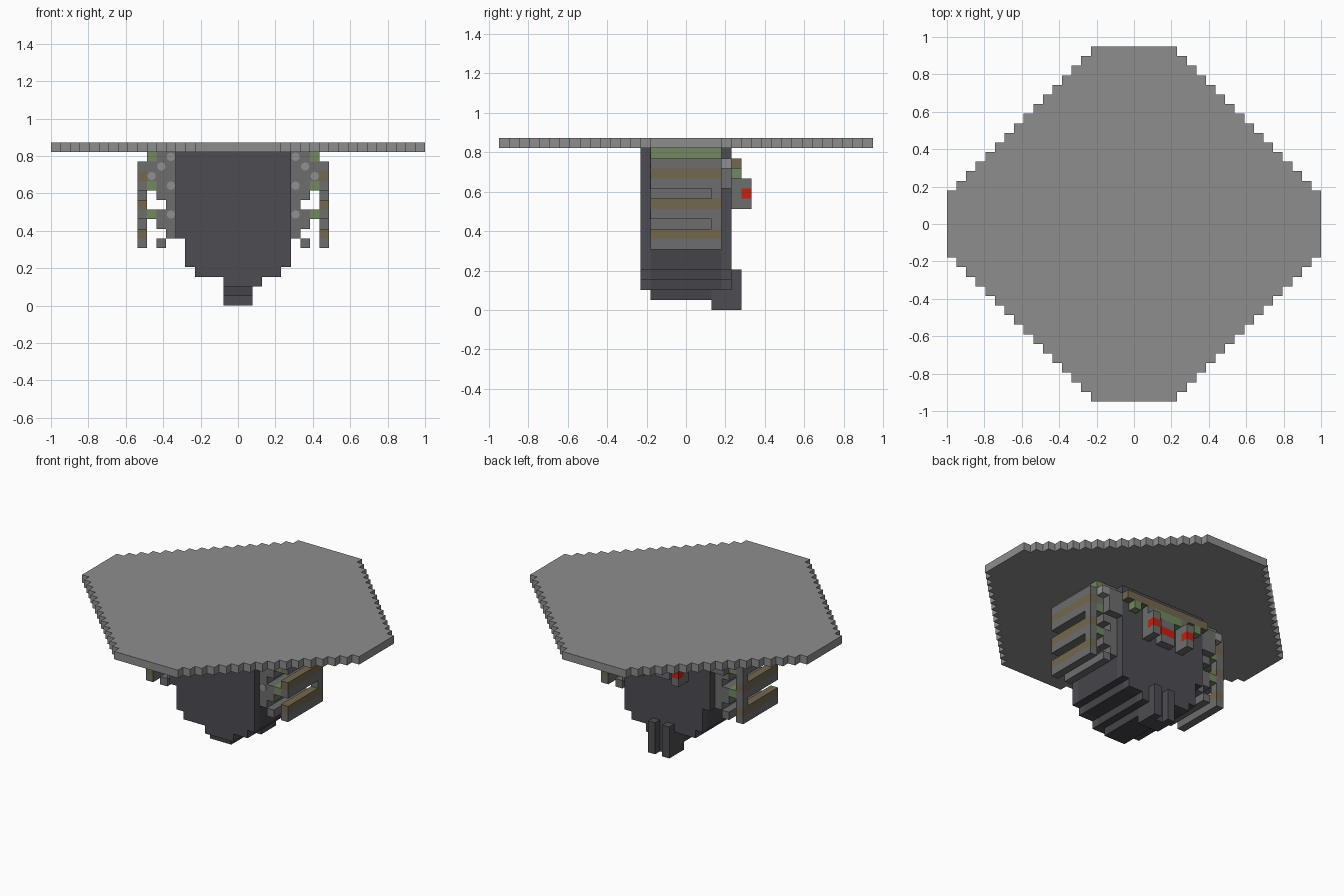
import bpy, bmesh, math

cube = bpy.data.objects.get("Cube")
if cube:
    bpy.data.objects.remove(cube, do_unlink=True)

U = 2 / 39  # one block


def material(name, rgb):
    m = bpy.data.materials.new(name)
    m.use_nodes = True
    m.diffuse_color = (*rgb, 1)
    m.node_tree.nodes["Principled BSDF"].inputs["Base Color"].default_value = (*rgb, 1)
    return m


plate_grey = material("plate grey", (0.27, 0.27, 0.27))
hull_dark = material("hull dark", (0.075, 0.072, 0.085))
core_dark = material("core dark", (0.06, 0.058, 0.068))
frame_grey = material("frame grey", (0.155, 0.155, 0.155))
bolt_grey = material("bolt light grey", (0.28, 0.28, 0.28))
brown = material("brown", (0.17, 0.135, 0.08))
green = material("green", (0.17, 0.25, 0.115))
red = material("red", (0.55, 0.015, 0.005))


def finish(name, bm, mat):
    bmesh.ops.recalc_face_normals(bm, faces=bm.faces)
    me = bpy.data.meshes.new(name)
    bm.to_mesh(me)
    bm.free()
    me.materials.append(mat)
    ob = bpy.data.objects.new(name, me)
    bpy.context.scene.collection.objects.link(ob)
    return ob


def blocks(name, mat, *spans):
    """Boxes given as inclusive block ranges in x, y and z."""
    bm = bmesh.new()
    for (i0, i1), (j0, j1), (k0, k1) in spans:
        new = bmesh.ops.create_cube(bm, size=1)["verts"]
        for v in new:
            v.co.x = (i1 + 0.5 if v.co.x > 0 else i0 - 0.5) * U
            v.co.y = (j1 + 0.5 if v.co.y > 0 else j0 - 0.5) * U
            v.co.z = (k1 + 1 if v.co.z > 0 else k0) * U
    return finish(name, bm, mat)


def bolt(name, i, j, k):
    """Thin octagonal disc facing the front."""
    bm = bmesh.new()
    bmesh.ops.create_cone(bm, cap_ends=True, segments=8, radius1=U * 0.45,
                          radius2=U * 0.45, depth=0.006)
    ob = finish(name, bm, bolt_grey)
    ob.rotation_euler = (math.pi / 2, 0, 0)
    ob.location = (i * U, j * U, (k + 0.5) * U)


# Top plate: stair-stepped octagon, one quarter walked and mirrored
quarter = [(19.5, 3.5)]
for n in range(15):
    x, y = 19.5 - n, 3.5 + n
    quarter += [(x - 1, y), (x - 1, y + 1)]
outline = quarter + [(-x, y) for x, y in reversed(quarter)]
outline += [(-x, -y) for x, y in quarter] + [(x, -y) for x, y in reversed(quarter)]
bm = bmesh.new()
face = bm.faces.new([bm.verts.new((x * U, y * U, 16 * U)) for x, y in outline])
top = bmesh.ops.extrude_face_region(bm, geom=[face])["geom"]
bmesh.ops.translate(bm, vec=(0, 0, U), verts=[g for g in top if isinstance(g, bmesh.types.BMVert)])
finish("top_plate", bm, plate_grey)

# Stepped hull: front and back walls around a darker core
steps = [((-6, 5), (7, 15)), ((-5, 5), (4, 6)), ((-4, 4), (3, 3)), ((-1, 2), (2, 2))]
blocks("front_wall", hull_dark, *[(x, (-4, -4), z) for x, z in steps])
blocks("back_wall", hull_dark, *[(x, (4, 4), z) for x, z in steps])
blocks("hull_core", core_dark, *[(x, (-3, 3), z) for x, z in steps])
blocks("keel", core_dark, ((-1, 1), (-3, 2), (1, 1)))
blocks("tail", hull_dark, ((-1, 1), (3, 4), (0, 1)),
       ((-1, -1), (5, 5), (0, 3)), ((1, 1), (5, 5), (0, 3)))

# Side racks, mirrored about the middle of the hull
for side in ("left", "right"):
    def m(a, b, side=side):
        return (a, b) if side == "left" else (-1 - b, -1 - a)
    run = (-3, 3)
    blocks(side + "_rack_wall", frame_grey, (m(6, 6), run, (7, 15)))
    blocks(side + "_rack_ribs", frame_grey, (m(7, 7), run, (11, 15)),
           (m(7, 7), run, (8, 9)), (m(7, 7), run, (6, 6)), (m(8, 8), run, (13, 14)))
    blocks(side + "_rack_links", green, *[(m(8, 8), run, (k, k)) for k in (9, 12, 15)])
    blocks(side + "_panel_bars", frame_grey,
           *[(m(9, 9), run, (k, k)) for k in (6, 9, 12, 14)],
           *[(m(9, 9), (3, 3), (k, k)) for k in (8, 11)])
    blocks(side + "_panel_strips", brown, *[(m(9, 9), run, (k, k)) for k in (7, 10, 13)])
    blocks(side + "_rear_bracket", frame_grey, (m(6, 7), (4, 4), (12, 14)))
    blocks(side + "_rear_knob", bolt_grey, (m(8, 8), (4, 4), (14, 14)))
    for i, k in ((6, 15), (6, 12), (6, 9), (7, 14), (8, 13)):
        bolt(side + "_bolt", m(i, i)[0], -3.52, k)

# Rear beam with lamps
blocks("rear_beam", brown, ((-6, 5), (5, 5), (14, 14)))
blocks("rear_beam_inserts", green, ((-5, -5), (5, 5), (13, 13)), ((-2, 1), (5, 5), (13, 13)),
       ((4, 4), (5, 5), (13, 13)))
for i in (-3, 2):
    blocks("lamp_mount", frame_grey, ((i, i), (5, 5), (10, 13)),
           ((i, i), (6, 6), (10, 10)), ((i, i), (6, 6), (12, 12)))
    blocks("lamp", red, ((i, i), (6, 6), (11, 11)))
blocks("centre_lamp", red, ((-1, 0), (5, 5), (11, 11)))
blocks("centre_lamp_mount", frame_grey, ((-1, 0), (5, 5), (10, 10)), ((-1, 0), (5, 5), (12, 12)))
